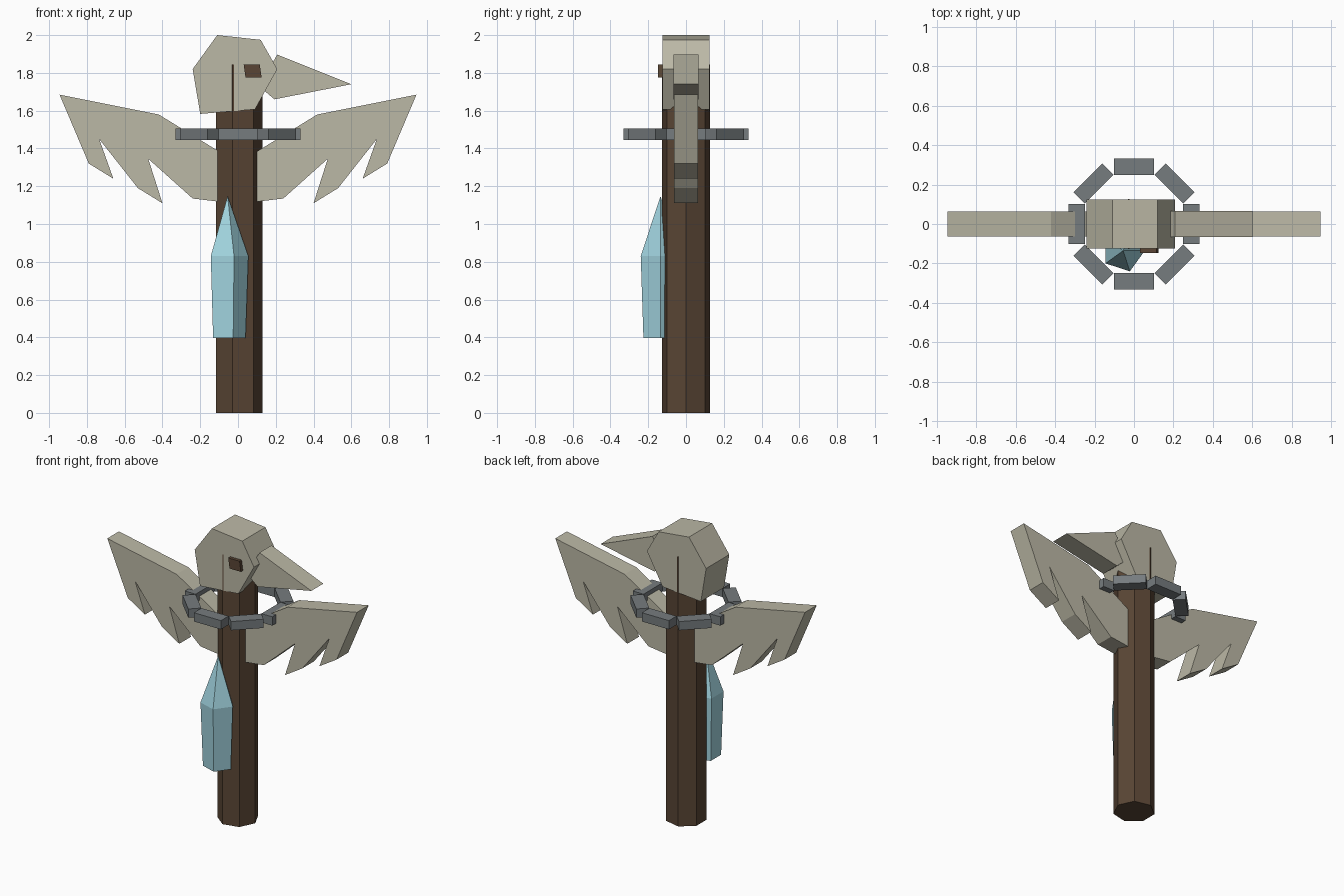
import bpy, bmesh
from math import cos, sin, pi

if "Cube" in bpy.data.objects:
    bpy.data.objects.remove(bpy.data.objects["Cube"])

def material(name, color):
    m = bpy.data.materials.new(name)
    m.diffuse_color = (*color, 1)
    m.use_nodes = True
    m.node_tree.nodes["Principled BSDF"].inputs["Base Color"].default_value = m.diffuse_color
    return m

bone = material("bone", (0.50, 0.48, 0.38))
wood = material("wood", (0.10, 0.06, 0.035))
iron = material("iron", (0.18, 0.20, 0.21))
crystal_blue = material("crystal_blue", (0.36, 0.66, 0.74))

def finish(name, bm, mat):
    bmesh.ops.recalc_face_normals(bm, faces=bm.faces)
    mesh = bpy.data.meshes.new(name)
    bm.to_mesh(mesh)
    bm.free()
    mesh.materials.append(mat)
    ob = bpy.data.objects.new(name, mesh)
    bpy.context.collection.objects.link(ob)
    return ob

def slab(name, profile, y0, y1, mat):
    """Extrude an x-z outline from y0 to y1."""
    bm = bmesh.new()
    face = bm.faces.new([bm.verts.new((x, y0, z)) for x, z in profile])
    ext = bmesh.ops.extrude_face_region(bm, geom=[face])
    verts = [v for v in ext["geom"] if isinstance(v, bmesh.types.BMVert)]
    bmesh.ops.translate(bm, verts=verts, vec=(0, y1 - y0, 0))
    return finish(name, bm, mat)

def prism(name, sides, center, levels, mat, tip=None):
    """Stack (radius, z) rings of a polygon, closed flat or with a tip."""
    bm = bmesh.new()
    cx, cy = center
    rings = [[bm.verts.new((cx + r * cos(2 * pi * i / sides),
                            cy + r * sin(2 * pi * i / sides), z))
              for i in range(sides)] for r, z in levels]
    bm.faces.new(rings[0])
    top = rings[-1]
    apex = bm.verts.new((cx, cy, tip)) if tip else None
    for i in range(sides):
        j = (i + 1) % sides
        for a, b in zip(rings, rings[1:]):
            bm.faces.new((a[i], a[j], b[j], b[i]))
        if apex:
            bm.faces.new((top[i], top[j], apex))
    if not apex:
        bm.faces.new(top)
    return finish(name, bm, mat)

# Seven-sided post
prism("post", 7, (0, 0), [(0.13, 0), (0.13, 1.845)], wood)

# Bird head, beak and eye
slab("head", [(-0.11, 2.0), (0.12, 1.975), (0.208, 1.82), (0.09, 1.607),
              (-0.2, 1.583), (-0.24, 1.82)], -0.125, 0.125, bone)
slab("beak", [(0.208, 1.897), (0.60, 1.74), (0.193, 1.66), (0.14, 1.705),
              (0.14, 1.78)], -0.065, 0.065, bone)
slab("eye", [(0.03, 1.845), (0.115, 1.845), (0.125, 1.775), (0.04, 1.775)],
     -0.148, -0.11, wood)

# Mirrored feathered wings
wing = [(0.05, 1.35), (0.11, 1.39), (0.42, 1.58), (0.945, 1.685), (0.79, 1.32),
        (0.66, 1.24), (0.735, 1.45), (0.53, 1.19), (0.40, 1.11), (0.475, 1.345),
        (0.24, 1.135), (0.05, 1.112)]
for name, s in (("right_wing", 1), ("left_wing", -1)):
    slab(name, [(s * x, z) for x, z in wing], -0.063, 0.063, bone)

# Ring of eight separate blocks
for i in range(8):
    bpy.ops.mesh.primitive_cube_add(size=1)
    block = bpy.context.object
    block.name = f"ring_block_{i + 1}"
    a = i * pi / 4
    block.scale = (0.082, 0.205, 0.06)
    block.location = (0.29 * cos(a), 0.29 * sin(a), 1.475)
    block.rotation_euler.z = a
    block.data.materials.append(iron)

# Five-sided crystal on the front of the post
prism("crystal", 5, (-0.055, -0.135), [(0.095, 0.397), (0.11, 0.83)],
      crystal_blue, tip=1.148)
